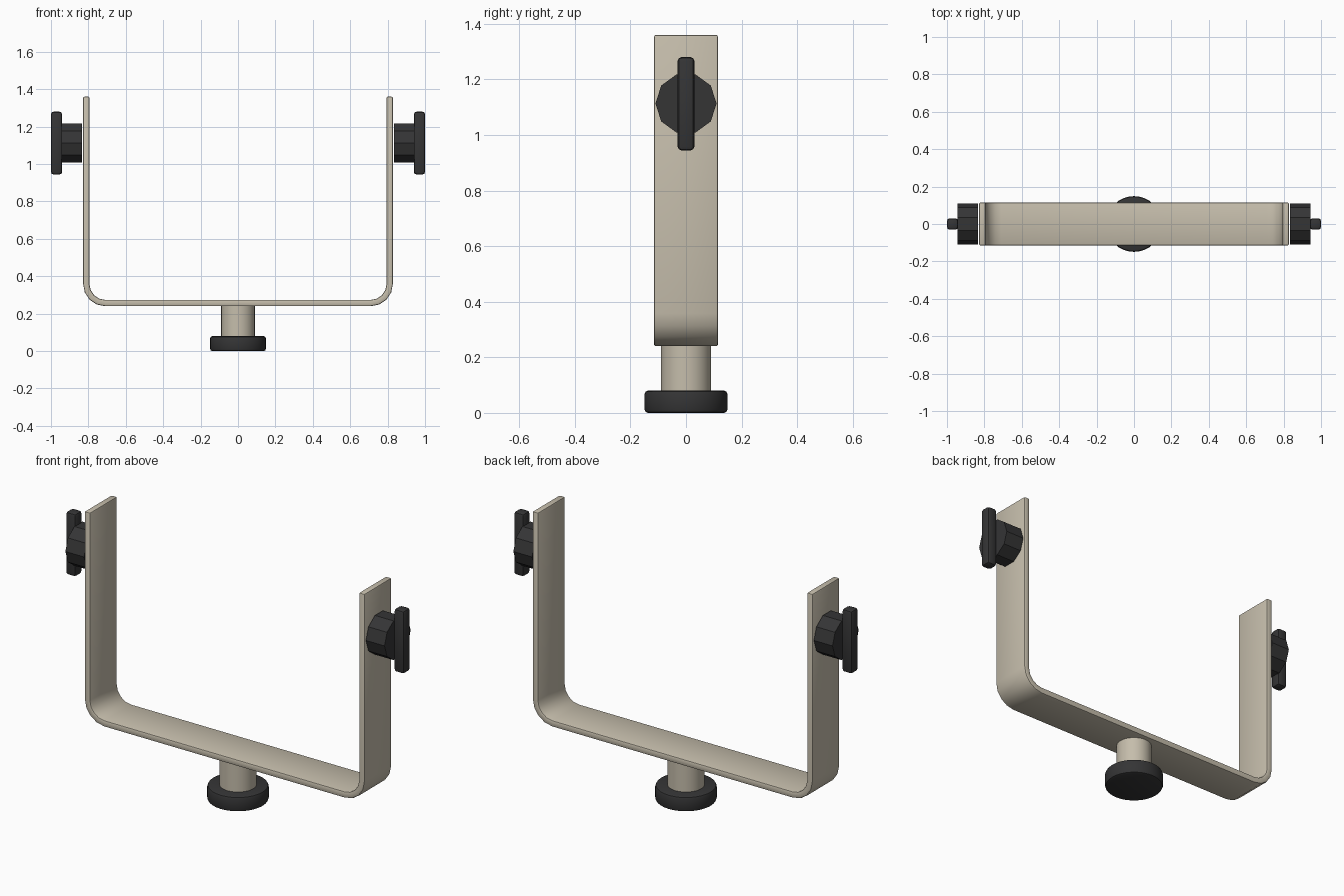
import bpy, bmesh, math
from mathutils import Matrix, Vector

if "Cube" in bpy.data.objects:
    bpy.data.objects.remove(bpy.data.objects["Cube"])


def material(name, rgb):
    m = bpy.data.materials.new(name)
    m.diffuse_color = (*rgb, 1)
    m.use_nodes = True
    m.node_tree.nodes["Principled BSDF"].inputs["Base Color"].default_value = m.diffuse_color
    return m


BEIGE = material("warm beige metal", (0.56, 0.51, 0.41))
BLACK = material("black plastic", (0.035, 0.035, 0.036))


def finish(name, bm, mat, bevel=0, segments=2):
    bmesh.ops.recalc_face_normals(bm, faces=bm.faces)
    if bevel:
        edges = [e for e in bm.edges if e.calc_face_angle(0) > math.radians(40)]
        bmesh.ops.bevel(bm, geom=edges, offset=bevel, segments=segments,
                        profile=0.5, affect='EDGES', clamp_overlap=True)
    mesh = bpy.data.meshes.new(name)
    bm.to_mesh(mesh)
    bm.free()
    mesh.materials.append(mat)
    ob = bpy.data.objects.new(name, mesh)
    bpy.context.collection.objects.link(ob)
    bpy.ops.object.select_all(action='DESELECT')
    ob.select_set(True)
    bpy.context.view_layer.objects.active = ob
    bpy.ops.object.shade_smooth_by_angle(angle=math.radians(30))
    return ob


def cylinder(name, mat, radius, depth, centre, sides, rot=Matrix(), bevel=0):
    bm = bmesh.new()
    bmesh.ops.create_cone(bm, cap_ends=True, segments=sides, radius1=radius,
                          radius2=radius, depth=depth,
                          matrix=Matrix.Translation(centre) @ rot)
    return finish(name, bm, mat, bevel)


def box(name, mat, size, centre, bevel):
    bm = bmesh.new()
    bmesh.ops.create_cube(bm, size=1, matrix=Matrix.Translation(centre)
                          @ Matrix.Diagonal((*size, 1)))
    return finish(name, bm, mat, bevel)


# U-shaped strap bracket: outer and inner outlines joined, with rounded corners
X, BOTTOM, TOP, R, T, HALF, STEPS = 0.828, 0.24, 1.36, 0.118, 0.034, 0.115, 4


def outline(r):
    pts = [(-X + R - r, TOP)]
    for cx, start in ((-X + R, math.pi), (X - R, 1.5 * math.pi)):
        for i in range(STEPS + 1):
            a = start + i / STEPS * math.pi / 2
            pts.append((cx + r * math.cos(a), BOTTOM + R + r * math.sin(a)))
    return pts + [(X - R + r, TOP)]


bm = bmesh.new()
rings = []
for (ox, oz), (ix, iz) in zip(outline(R), outline(R - T)):
    rings.append([bm.verts.new(c) for c in ((ox, -HALF, oz), (ox, HALF, oz),
                                            (ix, HALF, iz), (ix, -HALF, iz))])
for a, b in zip(rings, rings[1:]):
    for i in range(4):
        j = (i + 1) % 4
        bm.faces.new((a[i], a[j], b[j], b[i]))
bm.faces.new(rings[0])
bm.faces.new(rings[-1])
finish("bracket", bm, BEIGE, 0.007)

# Stem and round foot
cylinder("stem", BEIGE, 0.09, 0.19, Vector((0, 0, 0.165)), 32)
cylinder("foot", BLACK, 0.149, 0.08, Vector((0, 0, 0.04)), 32, bevel=0.012)

# Ten-sided tightening knobs with wing handles on both arms
for side, label in ((-1, "left"), (1, "right")):
    turn = Matrix.Rotation(math.pi / 2, 4, 'Y') @ Matrix.Rotation(math.pi / 2, 4, 'Z')
    # corner of the ten-sided outline points straight up
    turn = turn @ Matrix.Rotation(math.pi / 2, 4, 'Z')
    cylinder(label + "_knob", BLACK, 0.11, 0.11,
             Vector((side * 0.888, 0, 1.113)), 10, turn)
    box(label + "_wing", BLACK, (0.06, 0.06, 0.336),
        Vector((side * 0.97, 0, 1.112)), 0.014)
